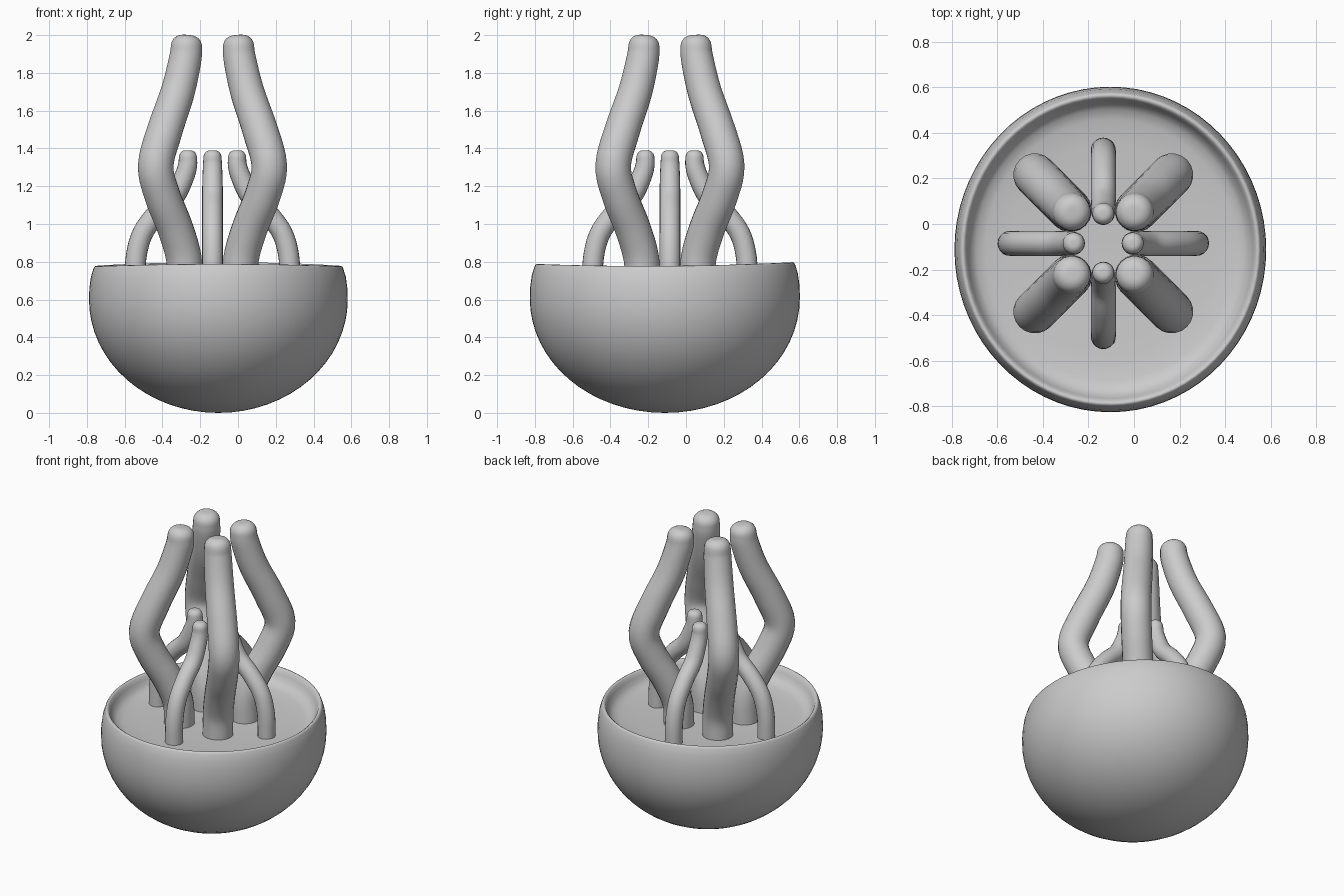
import bpy, bmesh, math
from mathutils import Vector
from mathutils.geometry import interpolate_bezier

if "Cube" in bpy.data.objects:
    bpy.data.objects.remove(bpy.data.objects["Cube"])


def finish(bm, name, angle=50):
    bmesh.ops.recalc_face_normals(bm, faces=bm.faces)
    me = bpy.data.meshes.new(name)
    bm.to_mesh(me)
    bm.free()
    ob = bpy.data.objects.new(name, me)
    bpy.context.collection.objects.link(ob)
    bpy.ops.object.select_all(action='DESELECT')
    ob.select_set(True)
    bpy.context.view_layer.objects.active = ob
    bpy.ops.object.shade_smooth_by_angle(angle=math.radians(angle))
    return ob


def skin(bm, rings):
    for a, b in zip(rings, rings[1:]):
        n = len(a)
        for i in range(n):
            bm.faces.new((a[i], a[(i + 1) % n], b[(i + 1) % n], b[i]))


def smooth_path(pts, steps=5):
    p = [Vector((r, 0, z)) for r, z in pts]
    p = [2 * p[0] - p[1]] + p + [2 * p[-1] - p[-2]]
    out = []
    for a, b, c, d in zip(p, p[1:], p[2:], p[3:]):
        out += interpolate_bezier(b, b + (c - a) / 6, c - (d - b) / 6, c, steps + 1)[:-1]
    return out + [p[-2]]


def tentacle(name, pts, radius, tip_radius, cap, angle, sides=20):
    """Round tube bending in a radial plane, with a rounded tip."""
    path = smooth_path(pts)
    n = len(path)
    stations = []
    for i, c in enumerate(path):
        t = (path[min(i + 1, n - 1)] - path[max(i - 1, 0)]).normalized()
        f = max(0, (i / (n - 1) - 0.6) / 0.4)
        stations.append((c, t, radius + (tip_radius - radius) * f))
    end, t, r = stations[-1]
    for k in range(1, 6):
        a = math.radians(15 * k)
        stations.append((end + t * cap * math.sin(a), t, r * (0.3 + 0.7 * math.cos(a))))
    stations.append((end + t * cap, t, r * 0.3))
    bm = bmesh.new()
    rot_x, rot_y = math.cos(angle), math.sin(angle)
    rings = []
    for c, t, r in stations:
        side = Vector((t.z, 0, -t.x))
        ring = []
        for i in range(sides):
            a = 2 * math.pi * i / sides
            p = c + side * r * math.cos(a) + Vector((0, r * math.sin(a), 0))
            ring.append(bm.verts.new((CX + p.x * rot_x - p.y * rot_y,
                                      CY + p.x * rot_y + p.y * rot_x, p.z)))
        rings.append(ring)
    skin(bm, rings)
    bm.faces.new(rings[0])
    bm.faces.new(rings[-1])
    finish(bm, name)


# Bowl: elliptical outside, narrow rounded rim, shallow recessed floor
profile = []
for k in range(1, 17):
    a = math.pi / 2 * k / 16
    profile.append((math.sin(a), 0.6 * (1 - math.cos(a))))
profile += [(0.997, 0.66), (0.985, 0.72), (0.965, 0.765), (0.957, 0.775),
            (0.945, 0.778), (0.93, 0.77), (0.915, 0.745), (0.895, 0.715),
            (0.86, 0.693), (0.80, 0.682), (0.65, 0.675), (0.35, 0.67), (0.05, 0.67)]
bm = bmesh.new()
rings = []
N = 72
for r, z in profile:
    ring = []
    for i in range(N):
        a = 2 * math.pi * i / N
        s = math.sin(a)
        lift = r * (0.016 * s * s + 0.005 * s) * (z / 0.78) ** 2
        ring.append(bm.verts.new((-0.104 + 0.685 * r * math.cos(a),
                                  -0.112 + 0.715 * r * s, z + lift)))
    rings.append(ring)
skin(bm, rings)
bm.faces.new(rings[-1])
bottom = bm.verts.new((-0.104, -0.112, 0))
for i in range(N):
    bm.faces.new((rings[0][i], bottom, rings[0][(i + 1) % N]))
finish(bm, "bowl", 60)

# Tentacles: four tall thick ones on the diagonals, four short thin ones on the axes
CX, CY = -0.135, -0.085
thick = [(0.205, 0.66), (0.215, 0.82), (0.28, 0.98), (0.375, 1.15), (0.425, 1.31),
         (0.355, 1.5), (0.26, 1.7), (0.205, 1.87), (0.195, 1.94)]
thin = [(0.41, 0.66), (0.405, 0.82), (0.37, 0.95), (0.29, 1.06), (0.20, 1.15),
        (0.15, 1.25), (0.132, 1.31), (0.13, 1.35)]
for i in range(4):
    a = math.pi / 2 * i
    tentacle(f"tall_tentacle_{i + 1}", thick, 0.095, 0.083, 0.06, a + math.pi / 4)
    tentacle(f"short_tentacle_{i + 1}", thin, 0.055, 0.048, 0.04, a)
